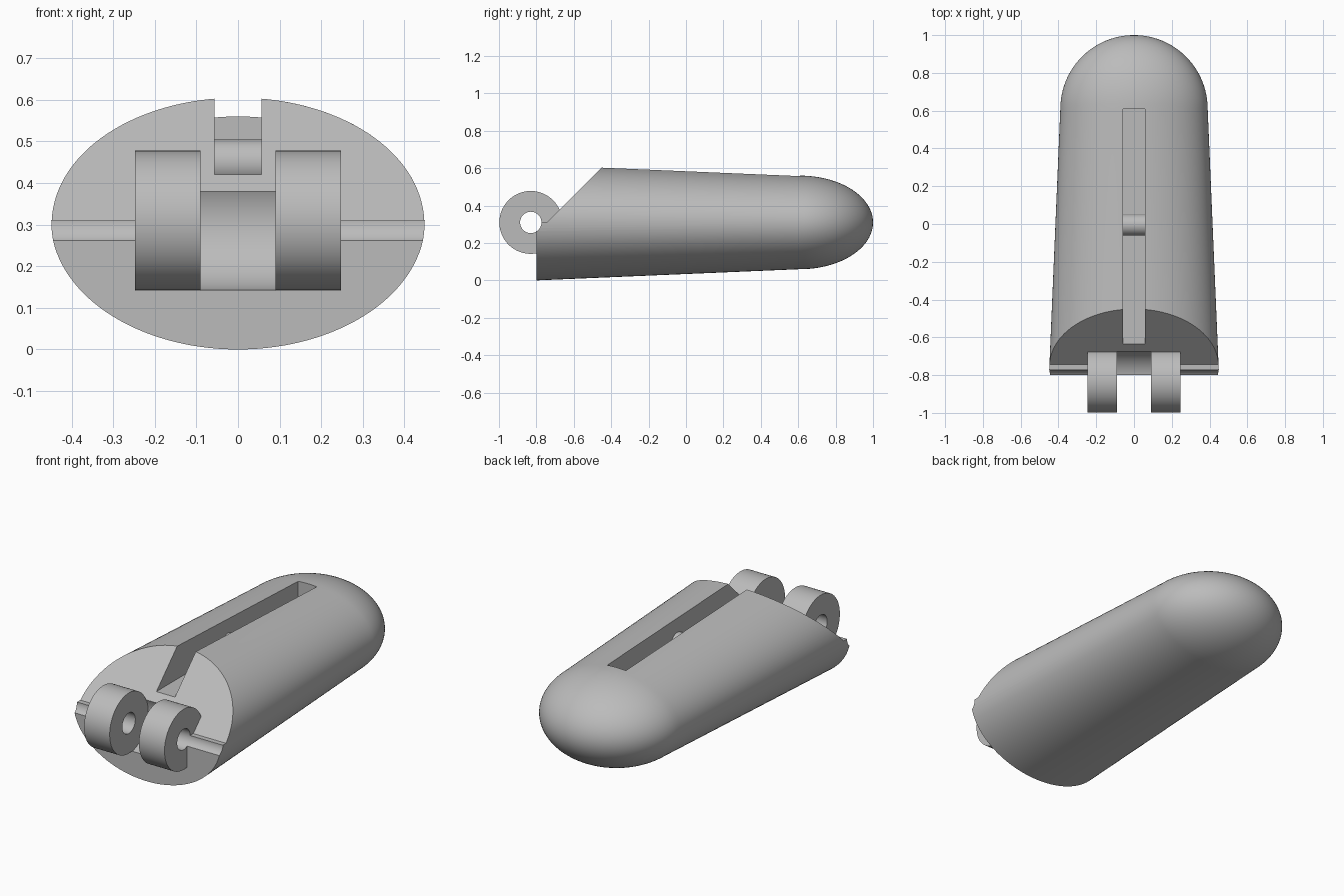
import bpy, bmesh, math
from mathutils import Matrix

if "Cube" in bpy.data.objects:
    bpy.data.objects.remove(bpy.data.objects["Cube"], do_unlink=True)

grey = bpy.data.materials.new("plain grey")
grey.use_nodes = True
COLOUR = (0.5, 0.5, 0.5, 1)
grey.diffuse_color = COLOUR
grey.node_tree.nodes["Principled BSDF"].inputs["Base Color"].default_value = COLOUR

AXLE_Y, AXLE_Z = -0.83, 0.31


def make(name, bm):
    bmesh.ops.recalc_face_normals(bm, faces=bm.faces)
    mesh = bpy.data.meshes.new(name)
    bm.to_mesh(mesh)
    bm.free()
    mesh.materials.append(grey)
    obj = bpy.data.objects.new(name, mesh)
    bpy.context.collection.objects.link(obj)
    return obj


def prism(name, profile, half_width):
    """Side profile in y and z, extruded along x."""
    bm = bmesh.new()
    face = bm.faces.new([bm.verts.new((-half_width, y, z)) for y, z in profile])
    out = bmesh.ops.extrude_face_region(bm, geom=[face])
    moved = [v for v in out["geom"] if isinstance(v, bmesh.types.BMVert)]
    bmesh.ops.translate(bm, verts=moved, vec=(2 * half_width, 0, 0))
    return make(name, bm)


def cylinder(name, y, z, radius, half_width):
    """Round bar lying along x."""
    bm = bmesh.new()
    place = Matrix.Translation((0, y, z)) @ Matrix.Rotation(math.pi / 2, 4, "Y")
    bmesh.ops.create_cone(bm, cap_ends=True, segments=96, radius1=radius,
                          radius2=radius, depth=2 * half_width, matrix=place)
    return make(name, bm)


def combine(target, tool, operation):
    mod = target.modifiers.new(tool.name, "BOOLEAN")
    mod.operation = operation
    mod.solver = "EXACT"
    mod.object = tool
    bpy.context.view_layer.objects.active = target
    bpy.ops.object.modifier_apply(modifier=mod.name)
    bpy.data.objects.remove(tool, do_unlink=True)


def smooth(obj):
    bpy.ops.object.select_all(action="DESELECT")
    obj.select_set(True)
    bpy.context.view_layer.objects.active = obj
    bpy.ops.object.shade_smooth_by_angle(angle=math.radians(30))


# Tapered oval body ending in a rounded tip
SIDES, STEPS = 128, 24
START, SHOULDER, TIP = -0.8, 0.61, 1.0
stations = [(START, 0.45, 0.31)]
for i in range(STEPS):
    a = math.pi / 2 * i / STEPS
    stations.append((SHOULDER + (TIP - SHOULDER) * math.sin(a),
                     0.39 * math.cos(a), 0.25 * math.cos(a)))
bm = bmesh.new()
rings = []
for y, rx, rz in stations:
    angles = [2 * math.pi * k / SIDES for k in range(SIDES)]
    rings.append([bm.verts.new((rx * math.cos(t), y, 0.31 + rz * math.sin(t)))
                  for t in angles])
for a, b in zip(rings, rings[1:]):
    for k in range(SIDES):
        n = (k + 1) % SIDES
        bm.faces.new((a[k], a[n], b[n], b[k]))
bm.faces.new(rings[0])
tip = bm.verts.new((0, TIP, 0.31))
for k in range(SIDES):
    bm.faces.new((rings[-1][k], rings[-1][(k + 1) % SIDES], tip))
body = make("finger_body", bm)

# Sloped front cut, leaving a narrow ledge
combine(body, prism("slope_cutter", [(-0.95, 0.31), (-0.745, 0.31),
                                     (-0.35, 0.705), (-0.95, 0.705)], 0.6), "DIFFERENCE")

# Long slot along the top
combine(body, prism("slot_cutter", [(-0.9, 0.42), (SHOULDER, 0.42),
                                    (SHOULDER, 0.8), (-0.9, 0.8)], 0.057), "DIFFERENCE")

# Hinge barrel, split into two knuckles by a round recess, with an axle hole
combine(body, cylinder("hinge_knuckles", AXLE_Y, AXLE_Z, 0.168, 0.247), "UNION")
combine(body, cylinder("recess_cutter", AXLE_Y, AXLE_Z, 0.17, 0.09), "DIFFERENCE")
combine(body, cylinder("axle_cutter", AXLE_Y, AXLE_Z, 0.057, 0.7), "DIFFERENCE")
smooth(body)

# Cross pin in the slot
smooth(cylinder("slot_pin", -0.005, 0.448, 0.057, 0.058))
